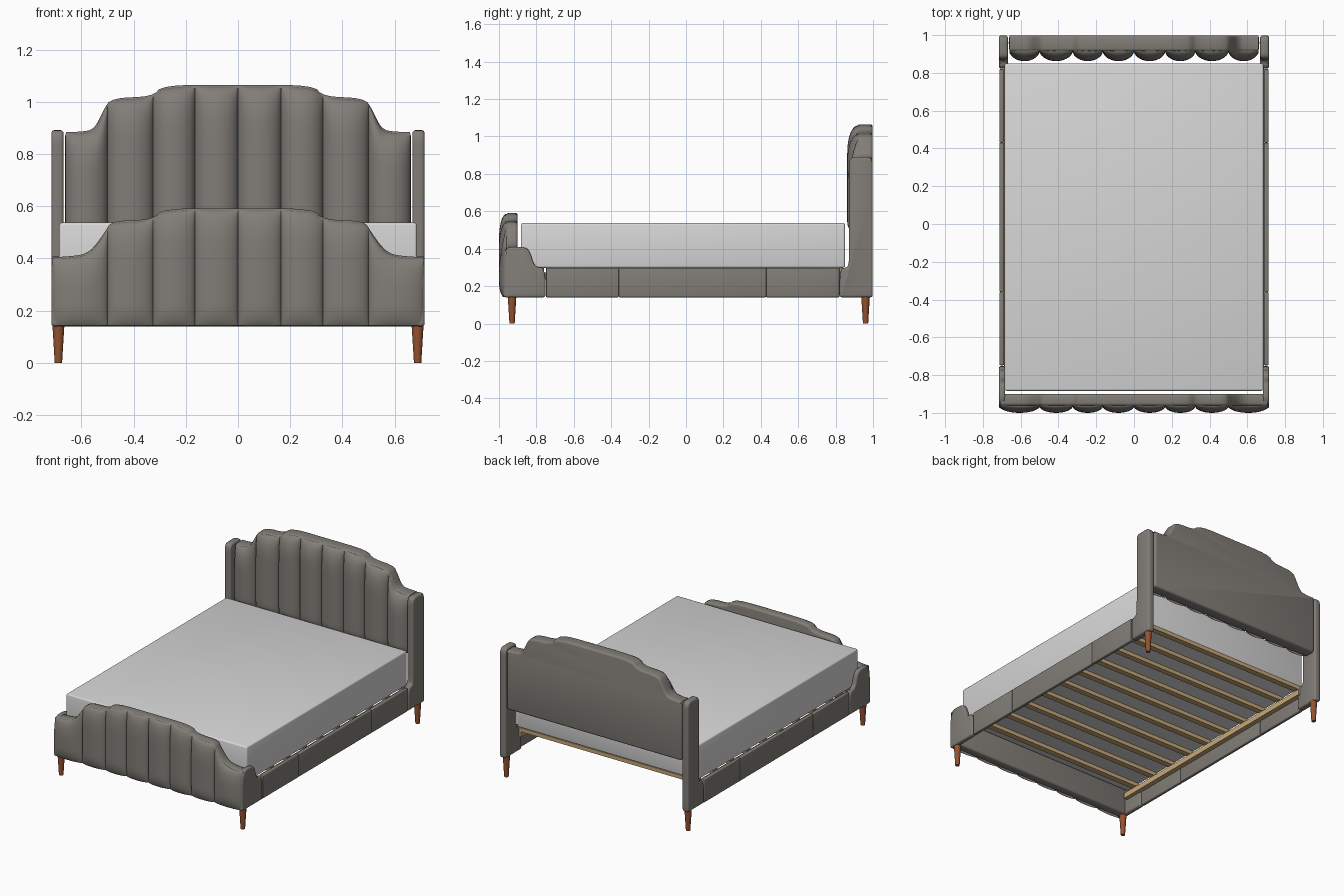
import bpy
import bmesh
import math
from mathutils import Vector

old = bpy.data.objects.get("Cube")
if old:
    bpy.data.objects.remove(old, do_unlink=True)


def material(name, rgb):
    m = bpy.data.materials.new(name)
    m.use_nodes = True
    m.diffuse_color = (*rgb, 1)
    m.node_tree.nodes["Principled BSDF"].inputs["Base Color"].default_value = (*rgb, 1)
    return m


FABRIC = material("taupe fabric", (0.22, 0.205, 0.185))
WHITE = material("mattress white", (0.68, 0.68, 0.68))
LEG = material("reddish leg wood", (0.30, 0.085, 0.03))
PINE = material("pine slats", (0.56, 0.39, 0.19))


def finish(name, bm, mat, angle=40):
    bmesh.ops.recalc_face_normals(bm, faces=bm.faces)
    mesh = bpy.data.meshes.new(name)
    bm.to_mesh(mesh)
    bm.free()
    mesh.materials.append(mat)
    ob = bpy.data.objects.new(name, mesh)
    bpy.context.collection.objects.link(ob)
    bpy.ops.object.select_all(action="DESELECT")
    ob.select_set(True)
    bpy.context.view_layer.objects.active = ob
    bpy.ops.object.shade_smooth_by_angle(angle=math.radians(angle))
    return ob


def rounded(points, rounds=2):
    """Cut the corners of an open outline, keeping its ends."""
    for _ in range(rounds):
        out = [points[0]]
        for (a, b), (c, d) in zip(points, points[1:]):
            out += [(a * .75 + c * .25, b * .75 + d * .25),
                    (a * .25 + c * .75, b * .25 + d * .75)]
        points = out + [points[-1]]
    return points


def prism(name, outline, axis, lo, hi, mat, bevel=0.01):
    """Extrude an outline along x (points are y, z) or y (points are x, z)."""
    bm = bmesh.new()

    def place(p, t):
        return (t, p[0], p[1]) if axis == "x" else (p[0], t, p[1])

    face = bm.faces.new([bm.verts.new(place(p, lo)) for p in outline])
    extruded = bmesh.ops.extrude_face_region(bm, geom=[face], use_keep_orig=True)["geom"]
    move = Vector(place((0, 0), hi - lo))
    bmesh.ops.translate(bm, vec=move, verts=[g for g in extruded if isinstance(g, bmesh.types.BMVert)])
    bmesh.ops.recalc_face_normals(bm, faces=bm.faces)
    if bevel:
        sharp = [e for e in bm.edges if e.calc_face_angle(0) > 0.8]
        bmesh.ops.bevel(bm, geom=sharp, offset=bevel, segments=3, profile=0.5,
                        affect="EDGES", clamp_overlap=False)
    return finish(name, bm, mat)


def box(name, x, y, z, mat, bevel=0.01):
    corners = [(x[0], z[0]), (x[1], z[0]), (x[1], z[1]), (x[0], z[1])]
    return prism(name, corners, "y", y[0], y[1], mat, bevel)


def height_at(crest, x):
    """Height of a half crest (listed from the centre outwards) at x."""
    x = abs(x)
    for (a, b), (c, d) in zip(crest, crest[1:]):
        if x <= c:
            return b + (d - b) * (x - a) / max(c - a, 1e-6)
    return crest[-1][1]


def board(name, crest, bottom, y0, y1):
    right = [(x, z) for x, z in crest]
    left = [(-x, z) for x, z in reversed(crest[1:])]
    edge = crest[-1][0]
    outline = left + right + [(edge, bottom), (-edge, bottom)]
    return prism(name, outline, "y", y0, y1, FABRIC, 0.014)


def channels(name, crest, seams, bottom, base, depth, taper, low):
    """Vertical padded channels bulging towards the front under a crest."""
    bm = bmesh.new()
    cols, rows = 14, 24
    for x0, x1 in zip(seams, seams[1:]):
        grid = []
        for i in range(cols + 1):
            t = -math.cos(math.pi * i / cols)
            x = (x0 + x1) / 2 + t * (x1 - x0) / 2
            bulge = max(0, 1 - t * t) ** 0.6
            top = height_at(crest, x) - 0.006
            column = []
            for j in range(rows + 1):
                z = bottom + (top - bottom) * (1 - math.cos(math.pi * j / rows)) / 2
                up = max(0, 1 - (top - z) / taper)
                down = max(0, 1 - (z - bottom) / low)
                swell = math.sqrt(max(0, 1 - up ** 2.4)) * math.sqrt(1 - 0.75 * down ** 2)
                column.append(bm.verts.new((x, base - (0.008 + depth * bulge) * swell, z)))
            grid.append(column)
        for a, b in zip(grid, grid[1:]):
            for j in range(rows):
                bm.faces.new((a[j], b[j], b[j + 1], a[j + 1]))
    ob = finish(name, bm, FABRIC, 50)
    # an open sheet: make sure it faces forward
    if sum(p.normal.y for p in ob.data.polygons) > 0:
        ob.data.flip_normals()
    return ob


def mirrored_seams(half):
    return [-x for x in reversed(half)] + [0] + half


# Headboard with stepped crest and padded channels
head_crest = rounded([(0, 1.065), (.29, 1.065), (.325, 1.02), (.485, 1.015), (.515, .97),
                      (.55, .895), (.60, .885), (.662, .885)])
board("headboard_panel", head_crest, .48, .915, .998)
channels("headboard_padding", head_crest, mirrored_seams([.165, .325, .5, .66]),
         .49, .92, .05, .16, .05)

# Footboard
foot_crest = rounded([(0, .592), (.29, .592), (.325, .548), (.485, .545), (.51, .50),
                      (.57, .42), (.64, .408), (.712, .405)])
board("footboard_panel", foot_crest, .14, -.962, -.9)
channels("footboard_padding", foot_crest, mirrored_seams([.165, .325, .5, .712]),
         .143, -.96, .032, .15, .08)

# Side outlines of the head posts and footboard returns
post = rounded([(.822, .14), (.822, .298), (.868, .298), (.872, .36), (.872, .80), (.872, .89),
                (.935, .892), (.998, .89), (.998, .80), (.998, .14)])
wing = rounded([(-.975, .14), (-.975, .41), (-.865, .41), (-.835, .39), (-.81, .30),
                (-.752, .30), (-.752, .14)])

for side, s in (("left", 1), ("right", -1)):
    def span(a, b):
        return sorted((s * a, s * b))

    prism(side + "_head_post", post, "x", *span(.668, .715), FABRIC, .012)
    prism(side + "_foot_return", wing, "x", *span(.682, .715), FABRIC, .01)

    # Upholstered side rail in three sections
    joints = [-.748, -.36, .43, .82]
    for n, (y0, y1) in enumerate(zip(joints, joints[1:]), 1):
        box(f"{side}_side_rail_{n}", span(.688, .712), (y0, y1), (.14, .298), FABRIC, .005)

    # Slat support
    box(side + "_slat_support", span(.655, .688), (-.88, .85), (.235, .272), PINE, 0)

    # Tapered legs
    for end, y in (("front", -.93), ("back", .96)):
        bm = bmesh.new()
        bmesh.ops.create_cone(bm, cap_ends=True, segments=20, radius1=.014, radius2=.023, depth=.145)
        bmesh.ops.translate(bm, vec=(s * .688, y, .0725), verts=bm.verts)
        finish(f"{end}_{side}_leg", bm, LEG)

# Slats under the mattress
COUNT = 10
for i in range(COUNT):
    y = -.78 + i * 1.61 / (COUNT - 1)
    box(f"slat_{i + 1}", (-.68, .68), (y - .02, y + .02), (.272, .298), PINE, 0)

# Mattress
box("mattress", (-.685, .685), (-.883, .85), (.298, .537), WHITE, .01)
